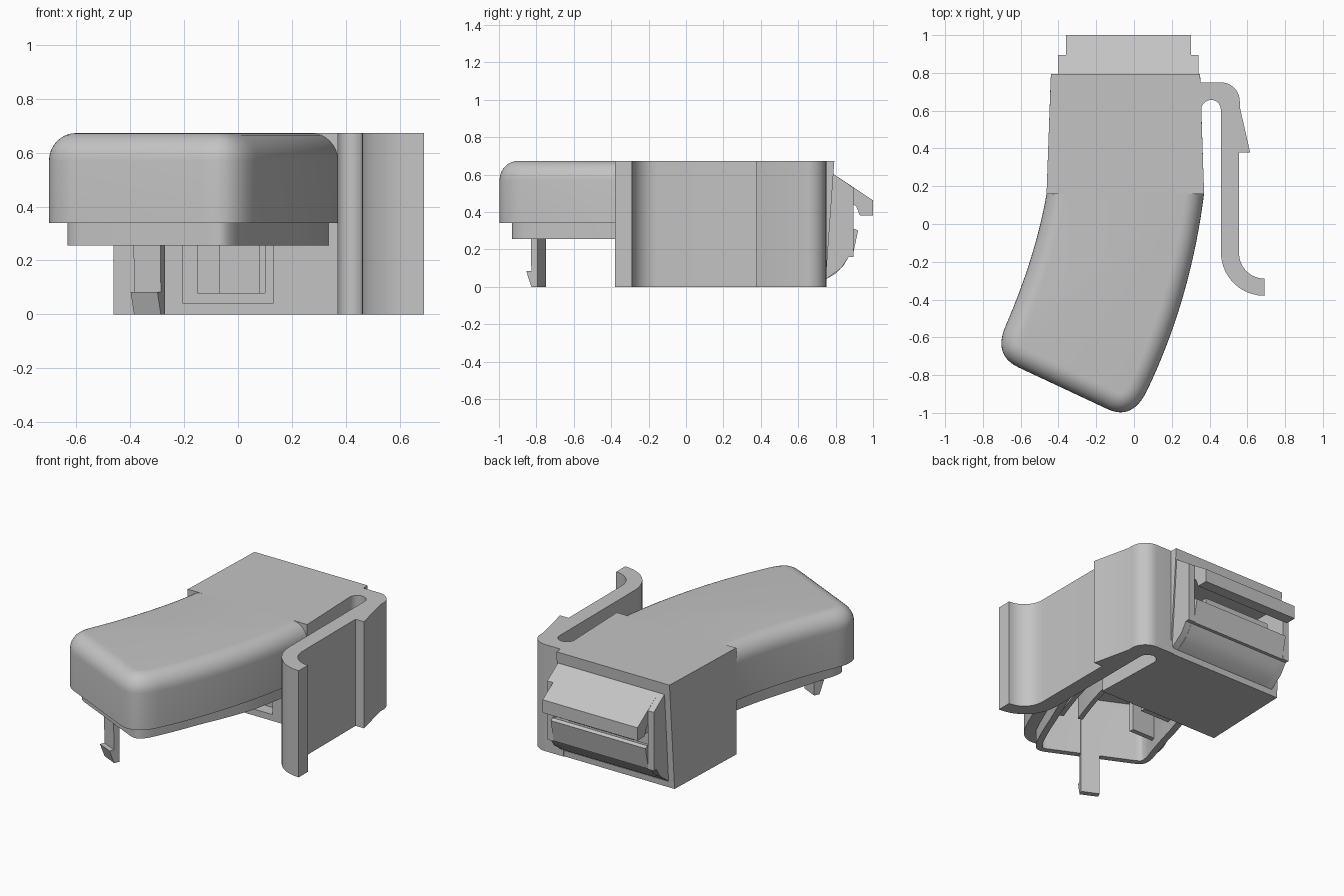
import bpy, bmesh, math
from mathutils import Vector

if "Cube" in bpy.data.objects:
    bpy.data.objects.remove(bpy.data.objects["Cube"])

grey = bpy.data.materials.new("plastic_grey")
grey.diffuse_color = (0.55, 0.55, 0.55, 1)
grey.use_nodes = True
grey.node_tree.nodes["Principled BSDF"].inputs["Base Color"].default_value = grey.diffuse_color


def finish(name, bm, smooth=True):
    bmesh.ops.recalc_face_normals(bm, faces=bm.faces)
    me = bpy.data.meshes.new(name)
    bm.to_mesh(me)
    bm.free()
    me.materials.append(grey)
    if smooth:
        me.shade_smooth()
        me.set_sharp_from_angle(angle=math.radians(30))
    ob = bpy.data.objects.new(name, me)
    bpy.context.collection.objects.link(ob)
    return ob


def prism(name, pts, place, a, b):
    """Extrude a 2D profile between a and b; place(u, v, w) gives xyz."""
    bm = bmesh.new()
    lo = [bm.verts.new(place(u, v, a)) for u, v in pts]
    hi = [bm.verts.new(place(u, v, b)) for u, v in pts]
    bm.faces.new(lo)
    bm.faces.new(hi)
    n = len(pts)
    for i in range(n):
        j = (i + 1) % n
        bm.faces.new((lo[i], lo[j], hi[j], hi[i]))
    return finish(name, bm)


def along_x(u, v, w):
    return (w, u, v)


def along_z(u, v, w):
    return (u, v, w)


def box(name, x0, x1, y0, y1, z0, z1):
    return prism(name, [(x0, y0), (x1, y0), (x1, y1), (x0, y1)], along_z, z0, z1)


def bezier(p, c, q, n):
    p, c, q = Vector(p), Vector(c), Vector(q)
    return [p * (1 - t) ** 2 + c * 2 * t * (1 - t) + q * t * t
            for t in (i / n for i in range(n + 1))]


def arc(cx, cy, r, a0, a1, n=10):
    return [(cx + r * math.cos(math.radians(a0 + (a1 - a0) * i / n)),
             cy + r * math.sin(math.radians(a0 + (a1 - a0) * i / n)))
            for i in range(n + 1)]


# curved grip outline: left side, two round corners, right side
left = bezier((-0.463, 0.16), (-0.52, -0.17), (-0.68, -0.54), 16)
right = bezier((0.07, -0.88), (0.30, -0.40), (0.371, 0.16), 16)
outline = (left + bezier((-0.68, -0.54), (-0.747, -0.696), (-0.61, -0.76), 12)[1:]
           + bezier((-0.14, -0.98), (-0.0075, -1.042), (0.07, -0.88), 12) + right[1:])


def ring(d_end, d_side):
    """Outline moved inwards, more at the far end than along the sides."""
    pts, last = [], len(outline) - 1
    for i, p in enumerate(outline):
        t = outline[min(i + 1, last)] - outline[max(i - 1, 0)]
        n = Vector((-t.y, t.x)).normalized()
        if i in (0, last):
            n = Vector((1 if i == 0 else -1, 0))
        w = min(1, max(0, (-0.25 - p.y) / 0.35))
        pts.append(p + n * (d_side + (d_end - d_side) * w))
    return pts


# grip shell: rounded cover, stepped lip, hollow underside
levels = []
for i in range(9):
    a = math.pi / 2 * (1 - i / 8)
    d = 0.1 * (1 - math.cos(a))
    levels.append((d, d, 0.57 + 0.103 * math.sin(a)))
levels += [(0, 0, 0.34), (0.068, 0.035, 0.34), (0.068, 0.035, 0.255),
           (0.105, 0.075, 0.255), (0.105, 0.075, 0.57), (0.115, 0.11, 0.615)]
bm = bmesh.new()
rings = [[bm.verts.new((p.x, p.y, z)) for p in ring(e, s)] for e, s, z in levels]
for r, s in zip(rings, rings[1:]):
    for i in range(len(r) - 1):
        bm.faces.new((r[i], r[i + 1], s[i + 1], s[i]))
bm.faces.new(rings[0])
bm.faces.new(rings[-1])
bm.faces.new([r[0] for r in rings] + [r[-1] for r in reversed(rings)])
finish("grip_shell", bm)

# curved stiffening ribs under the grip
for k, f in enumerate((0.68, 0.82)):
    def rib_side(g):
        return [l.lerp(r, g) for l, r in zip(left[:13], right[::-1][:13])]
    prism(f"grip_rib_{k}", rib_side(f) + rib_side(f + 0.035)[::-1], along_z, 0.29, 0.63)

# short cross ribs
for k, y in enumerate((-0.28, -0.5)):
    box(f"cross_rib_{k}", -0.5 - 0.1 * k, -0.3 - 0.1 * k, y - 0.015, y + 0.015, 0.32, 0.63)


# snap hook hanging from the grip, facing its slanted end
def hook_place(u, v, w):
    return (-0.33 + 0.905 * w - 0.424 * u, -0.79 - 0.424 * w - 0.905 * u, v)


prism("snap_hook", [(-0.02, 0.63), (-0.02, 0), (0.015, 0), (0.045, 0.083),
                    (0.015, 0.083), (0.025, 0.63)], hook_place, -0.055, 0.055)

# main body block with slanted back
bm = bmesh.new()
bot = [bm.verts.new(p) for p in ((-0.463, 0.16, 0), (0.371, 0.16, 0),
                                 (0.352, 0.745, 0), (-0.442, 0.745, 0))]
top = [bm.verts.new(p) for p in ((-0.463, 0.16, 0.673), (0.371, 0.16, 0.673),
                                 (0.35, 0.793, 0.673), (-0.44, 0.793, 0.673))]
bm.faces.new(bot)
bm.faces.new(top)
for i in range(4):
    j = (i + 1) % 4
    bm.faces.new((bot[i], bot[j], top[j], top[i]))
body = finish("body", bm, smooth=False)

# pockets in the body: front window, inner window, rear opening
for name, dims in (("front_window_cutter", (-0.205, 0.13, 0.1, 0.24, 0.04, 0.5)),
                   ("inner_window_cutter", (-0.15, 0.10, 0.2, 0.55, 0.08, 0.46)),
                   ("rear_opening_cutter", (-0.402, 0.322, 0.62, 0.95, 0.038, 0.602))):
    cutter = box(name, *dims)
    cutter.hide_render = True
    cutter.hide_viewport = False
    cutter.display_type = 'WIRE'
    mod = body.modifiers.new(name, 'BOOLEAN')
    mod.operation = 'DIFFERENCE'
    mod.solver = 'EXACT'
    mod.object = cutter
box("inner_post", -0.07, 0.08, 0.32, 0.56, 0.07, 0.47)

# rear connector: side cheeks, upper beak, lower jaw, tongue
cheek = [(0.61, 0.038), (0.745, 0.038), (0.83, 0.10), (0.87, 0.16), (0.895, 0.16),
         (0.895, 0.53), (0.79, 0.602), (0.61, 0.602)]
for name, x in (("cheek_left", -0.402), ("cheek_right", 0.30)):
    prism(name, cheek, along_x, x, x + 0.042)
prism("upper_beak", [(0.61, 0.602), (0.79, 0.602), (1.0, 0.462), (1.0, 0.38),
                     (0.93, 0.38), (0.91, 0.43), (0.78, 0.52), (0.61, 0.52)],
      along_x, -0.361, 0.301)
prism("lower_jaw", [(0.61, 0.038), (0.745, 0.038), (0.80, 0.07), (0.84, 0.11),
                    (0.87, 0.16), (0.89, 0.16), (0.92, 0.30), (0.90, 0.31),
                    (0.86, 0.30), (0.83, 0.19), (0.74, 0.12), (0.61, 0.12)],
      along_x, -0.361, 0.301)
box("tongue", -0.26, 0.20, 0.61, 0.88, 0.31, 0.36)

# springy side clip with barb and curled thumb end
clip = ([(0.33, 0.75)] + arc(0.46, 0.65, 0.10, 90, 0) + [(0.56, 0.62), (0.615, 0.378),
        (0.556, 0.378)] + arc(0.69, -0.155, 0.134, 180, 270)
        + arc(0.69, -0.15, 0.23, 270, 180) + arc(0.408, 0.605, 0.052, 0, 180)
        + [(0.33, 0.605)])
prism("side_clip", clip, along_z, 0, 0.673)
